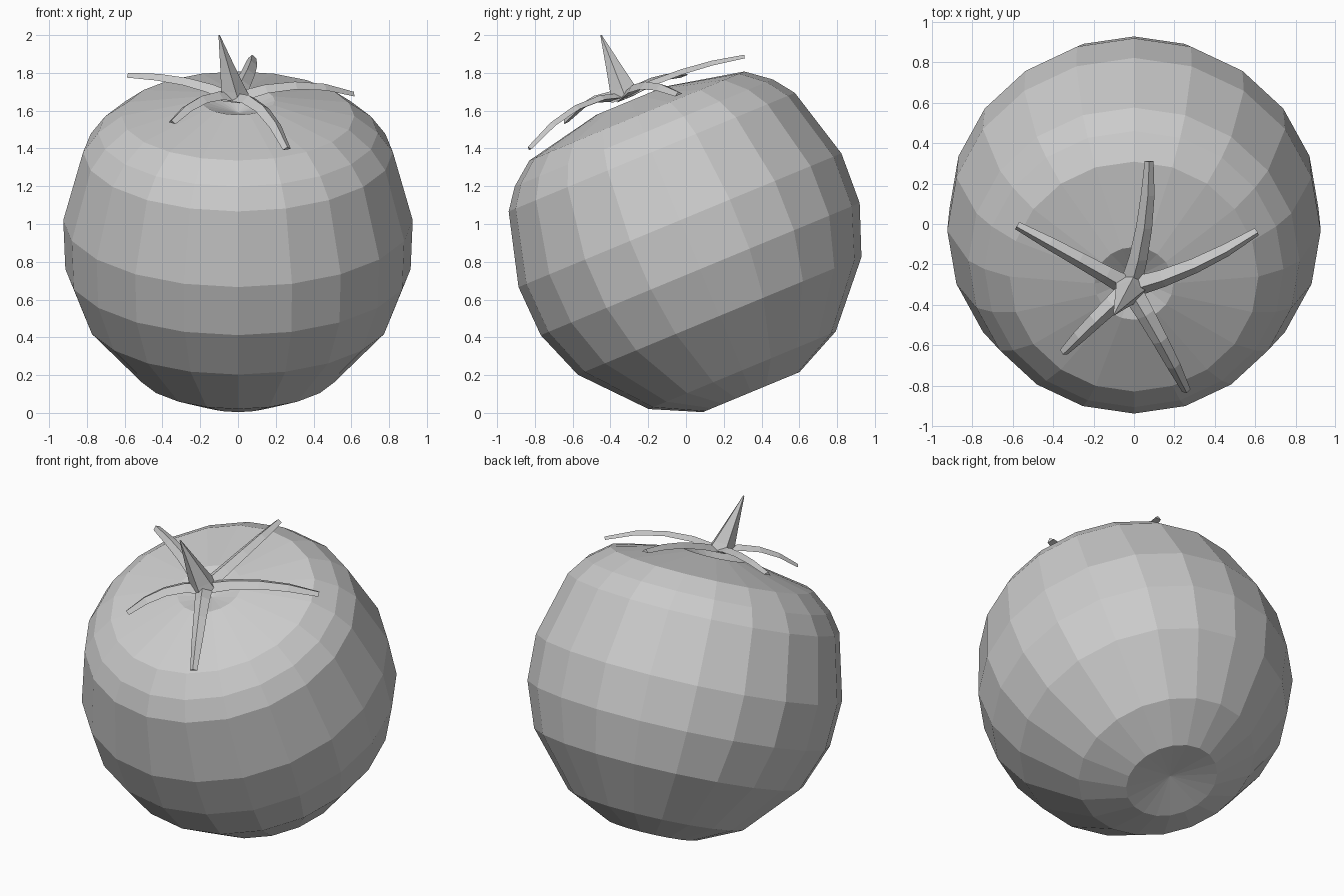
import bpy, bmesh
from math import sin, cos, pi, radians
from mathutils import Vector, Matrix

if "Cube" in bpy.data.objects:
    bpy.data.objects.remove(bpy.data.objects["Cube"])

TILT = radians(22.5)
AXIS = Vector((0, -sin(TILT), cos(TILT)))


def finish(bm, name):
    bmesh.ops.recalc_face_normals(bm, faces=bm.faces)
    me = bpy.data.meshes.new(name)
    bm.to_mesh(me)
    bm.free()
    ob = bpy.data.objects.new(name, me)
    bpy.context.collection.objects.link(ob)
    return ob


def loft(bm, rings, cap_start=True, cap_end=True):
    loops = [[bm.verts.new(p) for p in ring] for ring in rings]
    n = len(loops[0])
    for a, b in zip(loops, loops[1:]):
        for i in range(n):
            j = (i + 1) % n
            bm.faces.new((a[i], a[j], b[j], b[i]))
    if cap_start:
        bm.faces.new(loops[0][::-1])
    if cap_end:
        bm.faces.new(loops[-1])
    return loops


def fan(bm, loop, centre):
    c = bm.verts.new(centre)
    for i in range(len(loop)):
        bm.faces.new((loop[i], loop[(i + 1) % len(loop)], c))


# Fruit: lathed profile (radius, height), dimpled at both ends, leaning forward
profile = [(.277, 0), (.536, .125), (.813, .437), (.914, .705), (.925, .985),
           (.82, 1.375), (.74, 1.485), (.616, 1.582), (.195, 1.67)]
SIDES = 20
bm = bmesh.new()
rings = [[(r * sin(2 * pi * i / SIDES), -r * cos(2 * pi * i / SIDES), h)
          for i in range(SIDES)] for r, h in profile]
loops = loft(bm, rings, False, False)
fan(bm, loops[0], (0, 0, .04))
fan(bm, loops[-1], (0, 0, 1.60))
bm.transform(Matrix.Translation((0, .345, .11)) @ Matrix.Rotation(TILT, 4, 'X'))
finish(bm, "fruit")

# Sepals: narrow ridged strips curving out from the stem base (middle, tip)
hub = Vector((-.02, -.32, 1.67))
sepals = {
    "left": ((-.27, -.18, 1.755), (-.58, -.01, 1.79)),
    "right": ((.30, -.21, 1.735), (.61, -.04, 1.69)),
    "back": ((.05, -.02, 1.80), (.075, .31, 1.885)),
    "front_left": ((-.19, -.48, 1.66), (-.35, -.64, 1.54)),
    "front_right": ((.13, -.58, 1.61), (.26, -.83, 1.40)),
}
for side, (mid, tip) in sepals.items():
    mid, tip = Vector(mid), Vector(tip)
    ctrl = 2 * mid - (hub + tip) / 2          # curve passes through mid
    rings = []
    for t, w in ((0, .055), (.25, .046), (.5, .040), (.75, .034), (1, .022)):
        p = hub * (1 - t) ** 2 + ctrl * 2 * t * (1 - t) + tip * t * t
        d = ((ctrl - hub) * (1 - t) + (tip - ctrl) * t).normalized()
        s = d.cross(AXIS).normalized()
        up = s.cross(d).normalized()
        rings.append([p - s * w - up * .008, p + s * w - up * .008,
                      p + up * w * .5])
    bm = bmesh.new()
    loft(bm, rings)
    finish(bm, "sepal_" + side)

# Stem: five-sided spike leaning to the front left
bm = bmesh.new()
tip = Vector((-.10, -.45, 2.0))
rings = []
for t, r in ((0, .085), (.15, .07), (.5, .042), (1, .004)):
    p = hub.lerp(tip, t)
    rings.append([p + Matrix.Rotation(TILT, 3, 'X')
                  @ Vector((r * cos(2 * pi * i / 5), r * sin(2 * pi * i / 5), 0))
                  for i in range(5)])
loft(bm, rings)
finish(bm, "stem")
